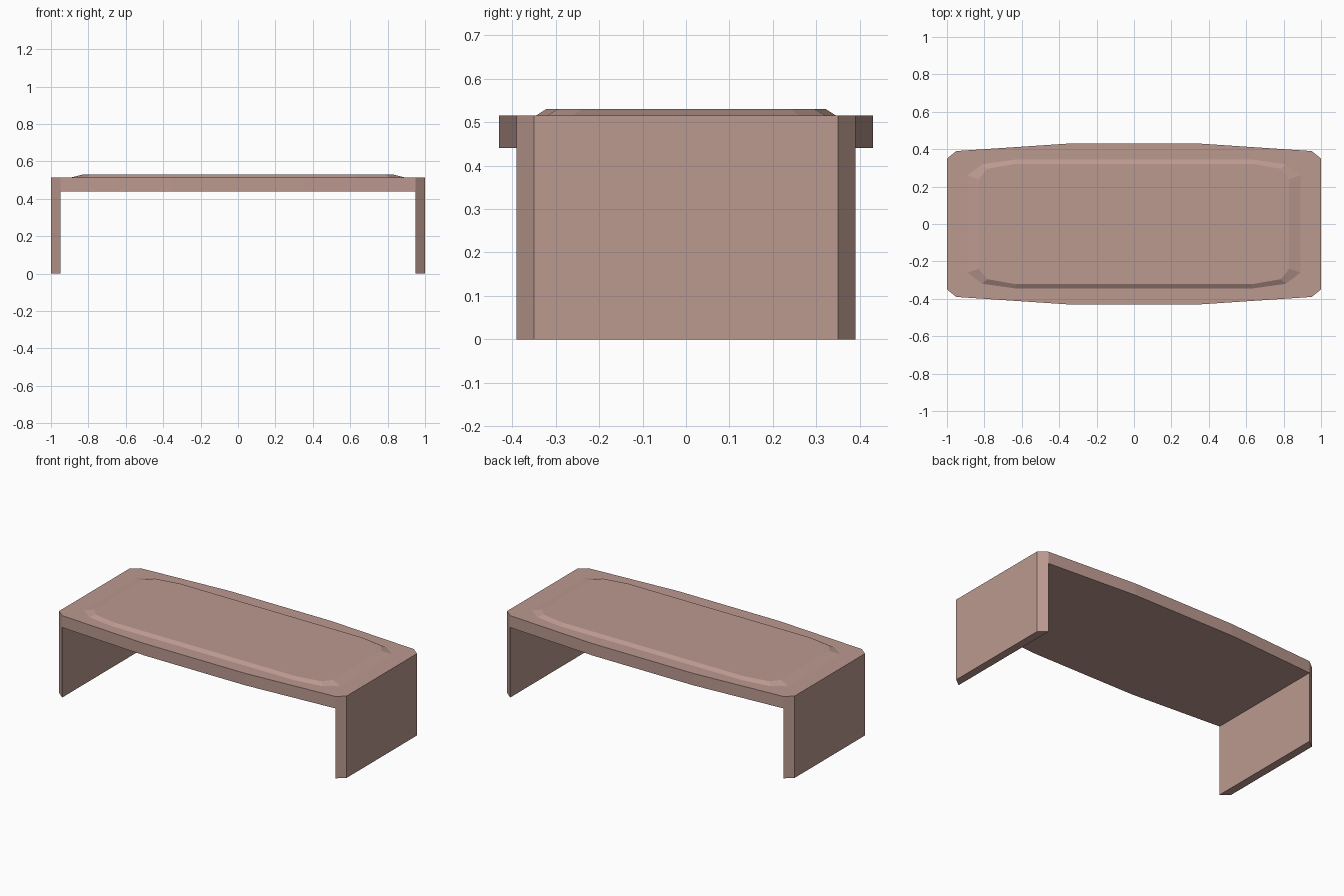
import bpy, bmesh

if "Cube" in bpy.data.objects:
    bpy.data.objects.remove(bpy.data.objects["Cube"])

mat = bpy.data.materials.new("dusty rose brown")
mat.diffuse_color = (0.50, 0.32, 0.28, 1.0)
mat.use_nodes = True
mat.node_tree.nodes["Principled BSDF"].inputs["Base Color"].default_value = mat.diffuse_color


def finish(bm, name):
    bmesh.ops.recalc_face_normals(bm, faces=bm.faces[:])
    mesh = bpy.data.meshes.new(name)
    bm.to_mesh(mesh)
    bm.free()
    mesh.materials.append(mat)
    obj = bpy.data.objects.new(name, mesh)
    bpy.context.collection.objects.link(obj)
    return obj


def mirrored(quarter):
    """Closed outline from the +x +y quarter, listed from the end to the middle."""
    back = quarter + [(-x, y) for x, y in reversed(quarter)]
    return back + [(-x, -y) for x, y in back]


# Bench: slab with a bowed outline, end strips pulled down into panel legs
UNDER, TOP, LEG_X = 0.44, 0.515, 0.95
bm = bmesh.new()
outline = mirrored([(1.0, 0.35), (LEG_X, 0.39), (0.35, 0.43)])
slab = bm.faces.new([bm.verts.new((x, y, UNDER)) for x, y in outline])
for side in (-1, 1):
    edge = [v for v in bm.verts if abs(v.co.x - side * LEG_X) < 1e-4]
    bmesh.ops.connect_verts(bm, verts=edge)
ret = bmesh.ops.extrude_face_region(bm, geom=bm.faces[:], use_keep_orig=True)
for v in [g for g in ret["geom"] if isinstance(g, bmesh.types.BMVert)]:
    v.co.z = TOP
ends = [f for f in bm.faces
        if all(abs(v.co.z - UNDER) < 1e-4 for v in f.verts)
        and abs(f.calc_center_median().x) > LEG_X]
ret = bmesh.ops.extrude_face_region(bm, geom=ends)
for v in [g for g in ret["geom"] if isinstance(g, bmesh.types.BMVert)]:
    v.co.z = 0.0
bmesh.ops.delete(bm, geom=[f for f in ends if f.is_valid], context='FACES_ONLY')
# merge the coplanar pieces of the top and leg sides
bmesh.ops.dissolve_limit(bm, angle_limit=0.01, verts=bm.verts[:], edges=bm.edges[:])
finish(bm, "bench_top_and_legs")

# Seat pad: low raised panel with sloping rim
bm = bmesh.new()
low = mirrored([(0.89, 0.26), (0.81, 0.32), (0.63, 0.345)])
high = mirrored([(0.83, 0.24), (0.785, 0.295), (0.63, 0.322)])
a = [bm.verts.new((x, y, TOP)) for x, y in low]
b = [bm.verts.new((x, y, 0.53)) for x, y in high]
bm.faces.new(b)
for i in range(len(a)):
    j = (i + 1) % len(a)
    bm.faces.new((a[i], a[j], b[j], b[i]))
finish(bm, "seat_pad")
